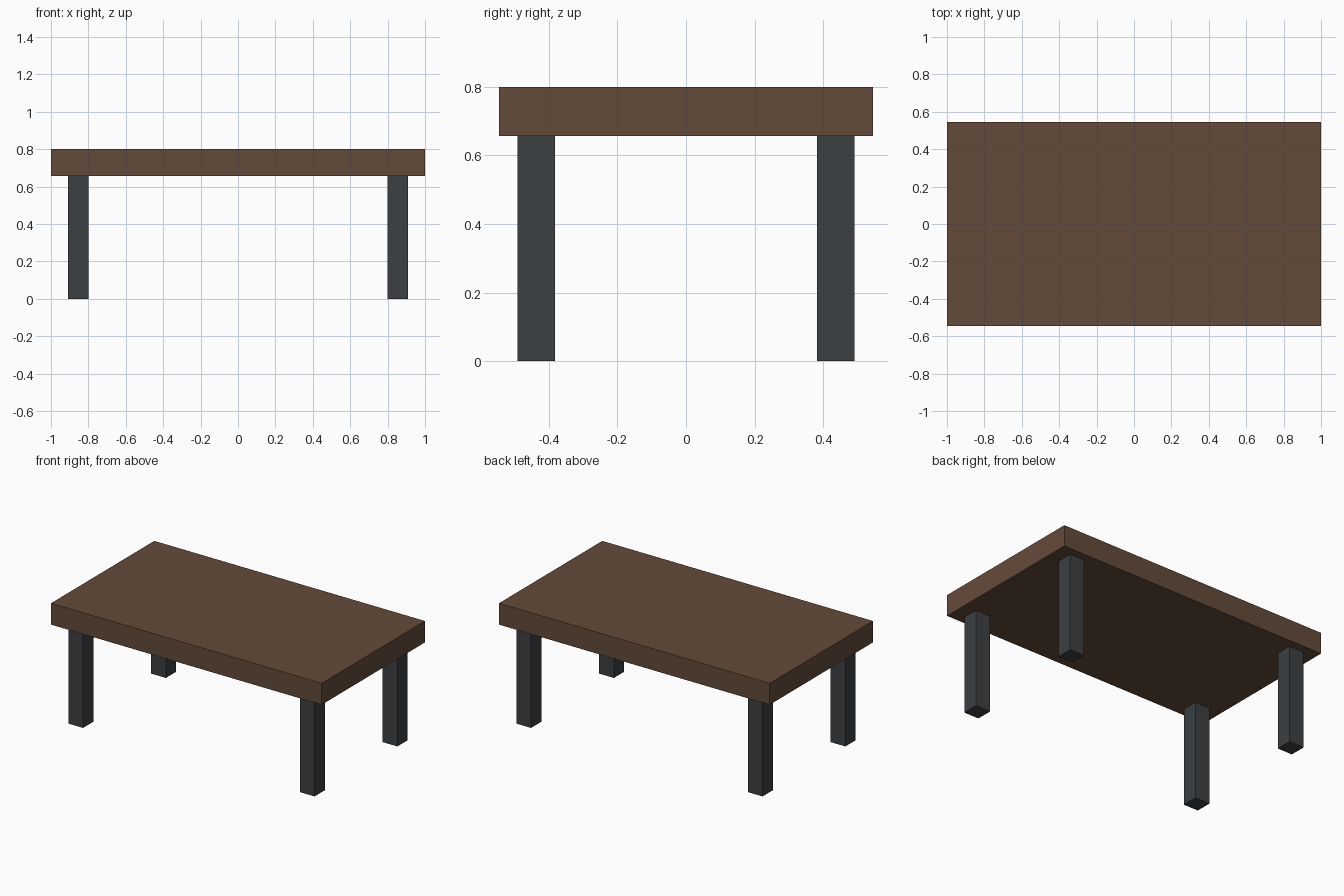
import bpy

if "Cube" in bpy.data.objects:
    bpy.data.objects.remove(bpy.data.objects["Cube"])

HEIGHT = 0.80
TOP_SIZE = (2.0, 1.09, 0.143)
LEG_WIDTH = 0.109
LEG_X, LEG_Y = 0.855, 0.437


def make_material(name, color):
    mat = bpy.data.materials.new(name)
    mat.diffuse_color = color
    mat.use_nodes = True
    mat.node_tree.nodes["Principled BSDF"].inputs["Base Color"].default_value = mat.diffuse_color
    return mat


def make_box(name, size, center, mat):
    bpy.ops.mesh.primitive_cube_add(size=1, location=center)
    obj = bpy.context.object
    obj.name = name
    obj.scale = size
    bpy.ops.object.transform_apply(location=False, rotation=False, scale=True)
    obj.data.materials.append(mat)
    return obj


wood = make_material("brown_wood", (0.127, 0.07, 0.042, 1))
metal = make_material("dark_metal", (0.045, 0.05, 0.055, 1))

# Table top slab
make_box("table_top", TOP_SIZE, (0, 0, HEIGHT - TOP_SIZE[2] / 2), wood)

# Four square legs, from the floor to the underside of the slab
leg_height = HEIGHT - TOP_SIZE[2]
for depth, sy in (("front", -1), ("back", 1)):
    for side, sx in (("left", -1), ("right", 1)):
        make_box(f"{depth}_{side}_leg", (LEG_WIDTH, LEG_WIDTH, leg_height),
                 (sx * LEG_X, sy * LEG_Y, leg_height / 2), metal)
